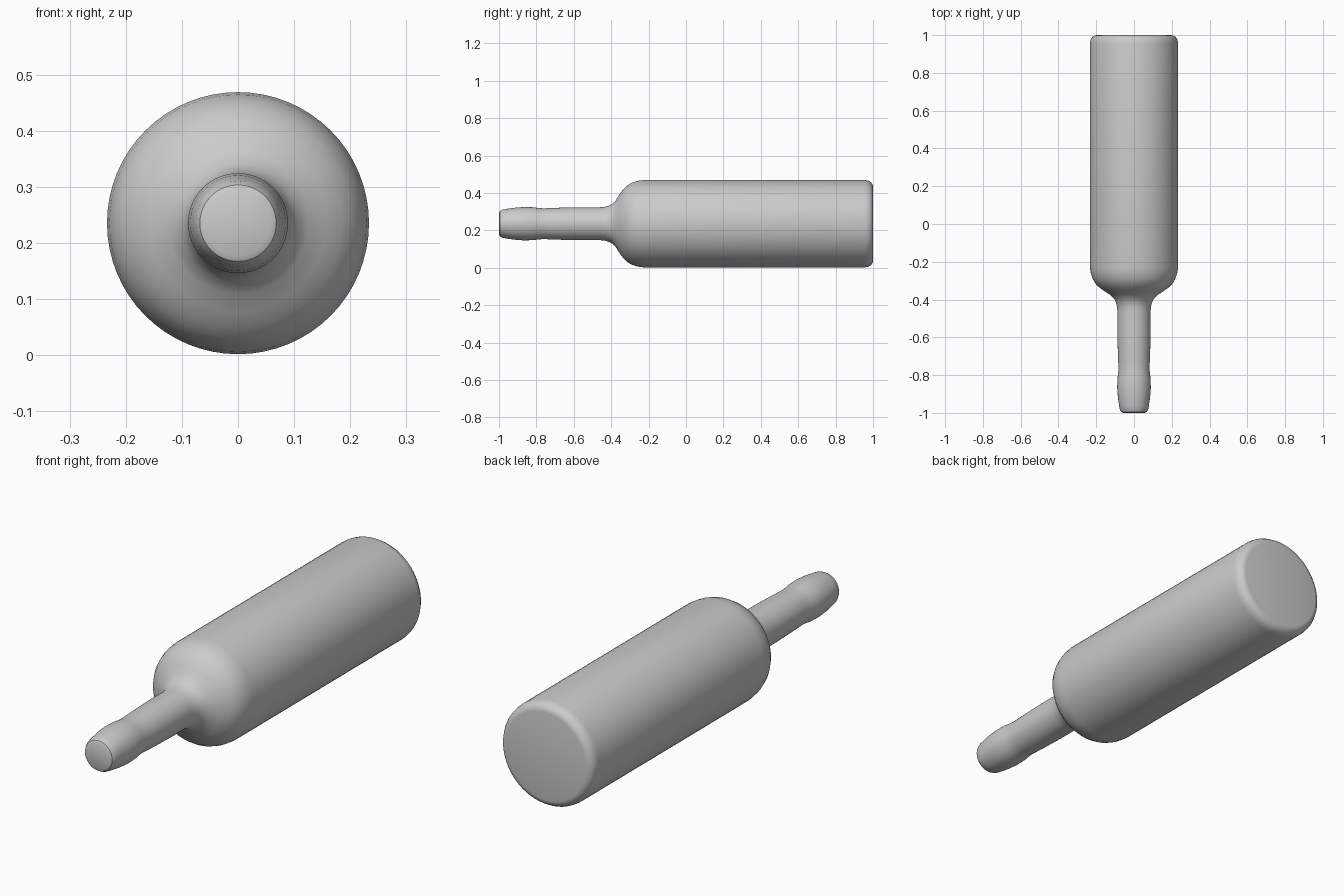
import bpy, bmesh, math

if "Cube" in bpy.data.objects:
    bpy.data.objects.remove(bpy.data.objects["Cube"])

CENTRE_Z = 0.2355
SIDES = 64

# Bottle outline: (position along y, radius), from mouth to base
PROFILE = [
    (-1.0, 0.0), (-1.0, 0.058), (-0.995, 0.068), (-0.982, 0.075), (-0.96, 0.079),
    (-0.92, 0.085), (-0.87, 0.089), (-0.82, 0.088), (-0.79, 0.084),
    (-0.76, 0.082), (-0.72, 0.084), (-0.66, 0.086), (-0.56, 0.088),
    (-0.46, 0.088), (-0.435, 0.090), (-0.415, 0.096), (-0.395, 0.106),
    (-0.375, 0.126), (-0.355, 0.158), (-0.335, 0.184), (-0.315, 0.204),
    (-0.29, 0.219), (-0.26, 0.229), (-0.225, 0.2335),
    (0.955, 0.2335), (0.975, 0.230), (0.99, 0.221), (0.998, 0.208),
    (1.0, 0.198), (1.0, 0.0),
]

# Spin the outline around the y axis
bm = bmesh.new()
verts = [bm.verts.new((r, y, CENTRE_Z)) for y, r in PROFILE]
edges = [bm.edges.new(pair) for pair in zip(verts, verts[1:])]
bmesh.ops.spin(bm, geom=verts + edges, cent=(0, 0, CENTRE_Z), axis=(0, 1, 0),
               angle=2 * math.pi, steps=SIDES, use_duplicate=False)
bmesh.ops.remove_doubles(bm, verts=bm.verts, dist=1e-5)
bmesh.ops.recalc_face_normals(bm, faces=bm.faces)

mesh = bpy.data.meshes.new("bottle")
bm.to_mesh(mesh)
bm.free()
bottle = bpy.data.objects.new("bottle", mesh)
bpy.context.collection.objects.link(bottle)

# Smooth glass with crisp rims
bpy.context.view_layer.objects.active = bottle
bottle.select_set(True)
bpy.ops.object.shade_smooth_by_angle(angle=math.radians(35))
